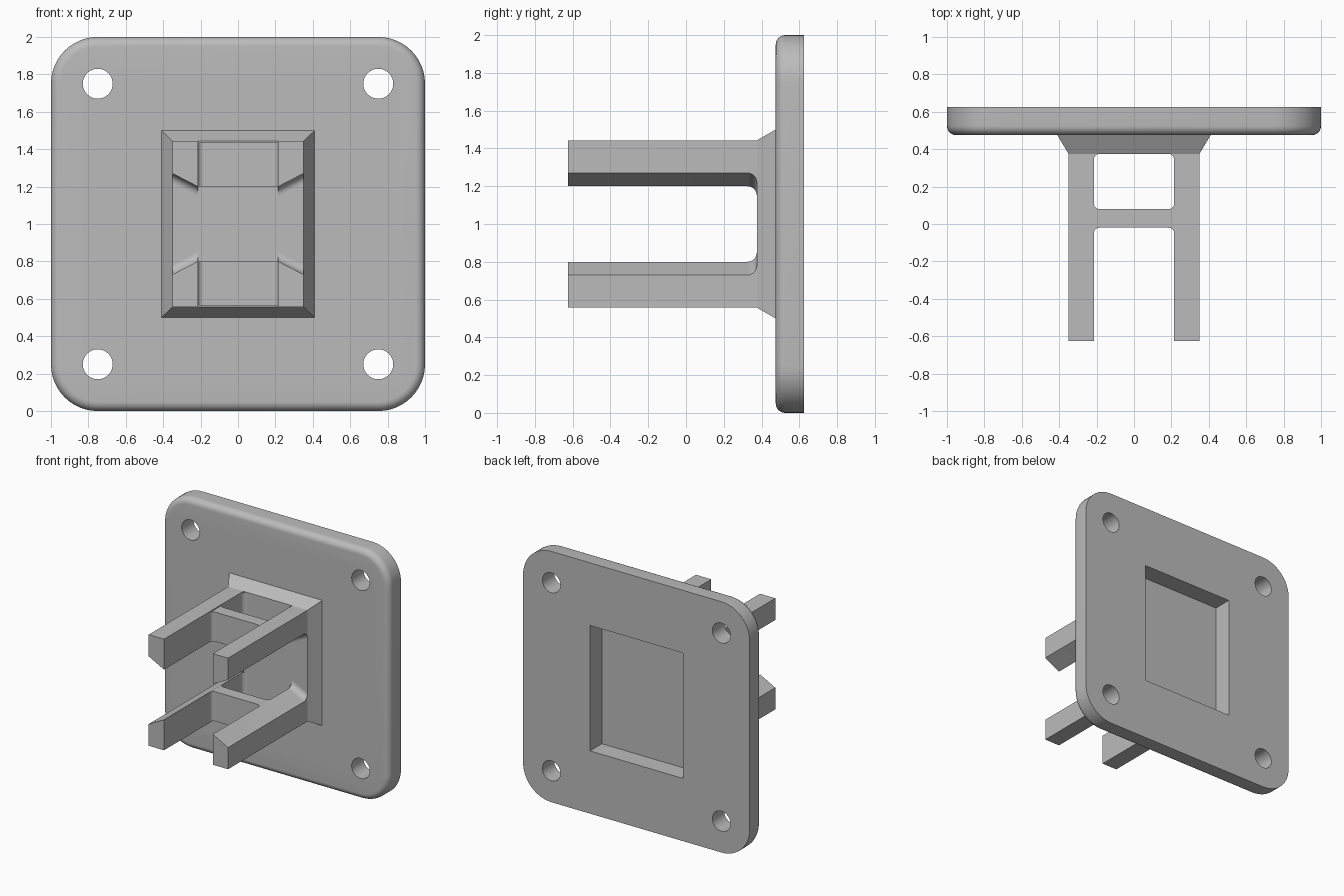
import bpy, bmesh
from math import cos, sin, pi

if "Cube" in bpy.data.objects:
    bpy.data.objects.remove(bpy.data.objects["Cube"])

grey = bpy.data.materials.new("plain grey")
grey.use_nodes = True
grey.diffuse_color = (0.5, 0.5, 0.5, 1)
grey.node_tree.nodes["Principled BSDF"].inputs["Base Color"].default_value = (0.5, 0.5, 0.5, 1)

MID = 1.0                              # height of the bracket centre
BACK, FRONT, FACE, TIP = 0.625, 0.475, 0.375, -0.625
IN, OUT = 0.215, 0.35                  # arm inner and outer x


def loft(bm, rings):
    """Skin a list of matching closed rings and cap both ends."""
    rows = [[bm.verts.new(p) for p in ring] for ring in rings]
    n = len(rows[0])
    for a, b in zip(rows, rows[1:]):
        for i in range(n):
            j = (i + 1) % n
            bm.faces.new((a[i], a[j], b[j], b[i]))
    bm.faces.new(rows[0])
    bm.faces.new(rows[-1])


def finish(name, bm):
    bmesh.ops.recalc_face_normals(bm, faces=bm.faces)
    mesh = bpy.data.meshes.new(name)
    bm.to_mesh(mesh)
    bm.free()
    obj = bpy.data.objects.new(name, mesh)
    bpy.context.collection.objects.link(obj)
    mesh.materials.append(grey)
    return obj


def smooth(obj):
    bpy.ops.object.select_all(action='DESELECT')
    obj.select_set(True)
    bpy.context.view_layer.objects.active = obj
    bpy.ops.object.shade_smooth_by_angle(angle=pi / 6)


def rect(w, h, y):
    return [(x * w, y, MID + z * h) for x, z in ((-1, -1), (1, -1), (1, 1), (-1, 1))]


def rounded_square(half, r, y, steps=12):
    ring = []
    for k, (sx, sz) in enumerate(((1, 1), (-1, 1), (-1, -1), (1, -1))):
        for i in range(steps + 1):
            a = (k + i / steps) * pi / 2
            ring.append((sx * (half - r) + r * cos(a), y, MID + sz * (half - r) + r * sin(a)))
    return ring


def corner_fillet(bm, x, y, dx, dy, z0, z1, r=0.03, steps=6):
    """Concave fillet filling the corner at x, y towards dx, dy."""
    arc = [(x, y)]
    for i in range(steps + 1):
        a = i / steps * pi / 2
        arc.append((x + dx * r * (1 - sin(a)), y + dy * r * (1 - cos(a))))
    loft(bm, [[(px, py, z) for px, py in arc] for z in (z0, z1)])


# Base plate with rounded corners and a rounded front rim
bm = bmesh.new()
rim = 0.05
rings = [rounded_square(1, 0.25, BACK)]
for i in range(9):
    a = i / 8 * pi / 2
    inset = rim * (1 - cos(a))
    rings.append(rounded_square(1 - inset, 0.25 - inset, FRONT + rim * (1 - sin(a))))
loft(bm, rings)
plate = finish("base_plate", bm)

# Screw holes and rear pocket, cut out of the plate
bm = bmesh.new()
for sx in (-1, 1):
    for sz in (-1, 1):
        loft(bm, [[(sx * 0.75 + 0.08 * cos(i * pi / 16), y, MID + sz * 0.75 + 0.08 * sin(i * pi / 16))
                   for i in range(32)] for y in (0.3, 0.8)])
loft(bm, [rect(0.41, 0.5, y) for y in (0.3, 0.8)])
cutter = finish("plate_cutter", bm)
cutter.hide_render = True
cut = plate.modifiers.new("holes", 'BOOLEAN')
cut.operation, cut.solver, cut.object = 'DIFFERENCE', 'EXACT', cutter
bpy.context.view_layer.objects.active = plate
bpy.ops.object.modifier_apply(modifier=cut.name)
bpy.data.objects.remove(cutter)
smooth(plate)

# Tapered collar, which also closes the pocket
bm = bmesh.new()
loft(bm, [rect(0.41, 0.5, FRONT), rect(OUT, 0.443, FACE)])
smooth(finish("collar", bm))


# Four arms with a slanted inner face, blended into the collar
def arm_side(x, low, sx, sz, r=0.05, steps=8):
    side = [(TIP, 0.443), (TIP, low)]
    for i in range(steps + 1):
        a = i / steps * pi / 2
        side.append((FACE - r + r * sin(a), low - r * (1 - cos(a))))
    side.append((FACE, 0.443))
    return [(sx * x, y, MID + sz * z) for y, z in side]


for sz, level in ((1, "upper"), (-1, "lower")):
    for sx, hand in ((1, "left"), (-1, "right")):
        bm = bmesh.new()
        loft(bm, [arm_side(IN, 0.2, sx, sz), arm_side(OUT, 0.27, sx, sz)])
        smooth(finish(f"{level}_{hand}_arm", bm))

    # Bridge between the pair of arms, with filleted corners
    z0, z1 = MID + sz * 0.2, MID + sz * 0.435
    bm = bmesh.new()
    loft(bm, [[(-IN, -0.02, z), (IN, -0.02, z), (IN, 0.08, z), (-IN, 0.08, z)] for z in (z0, z1)])
    for sx in (-1, 1):
        corner_fillet(bm, sx * IN, -0.02, -sx, -1, z0, z1)
        corner_fillet(bm, sx * IN, 0.08, -sx, 1, z0, z1)
        corner_fillet(bm, sx * IN, FACE, -sx, -1, z0, z1)
    smooth(finish(f"{level}_bridge", bm))
